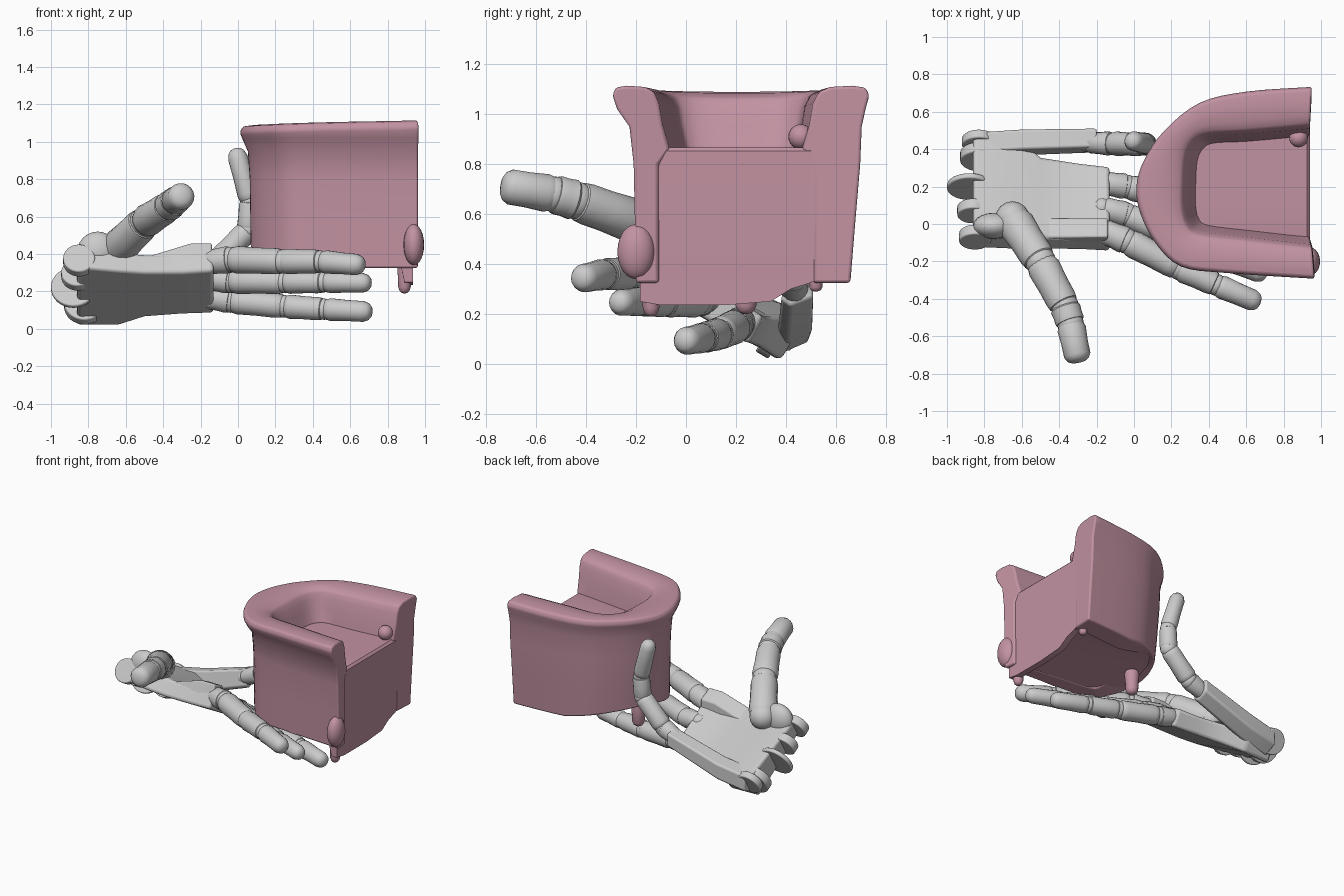
import bpy, bmesh, math
from mathutils import Vector

if "Cube" in bpy.data.objects:
    bpy.data.objects.remove(bpy.data.objects["Cube"])

pink = bpy.data.materials.new("pink_fabric")
pink.diffuse_color = (0.54, 0.29, 0.36, 1)
pink.use_nodes = True
pink.node_tree.nodes["Principled BSDF"].inputs["Base Color"].default_value = pink.diffuse_color


def finish(name, bm, mat=None, bevel=0.0, angle=40):
    bmesh.ops.recalc_face_normals(bm, faces=bm.faces)
    me = bpy.data.meshes.new(name)
    bm.to_mesh(me)
    bm.free()
    ob = bpy.data.objects.new(name, me)
    bpy.context.collection.objects.link(ob)
    if mat:
        me.materials.append(mat)
    if bevel:
        b = ob.modifiers.new("bevel", 'BEVEL')
        b.width, b.segments, b.limit_method = bevel, 3, 'ANGLE'
    bpy.ops.object.select_all(action='DESELECT')
    bpy.context.view_layer.objects.active = ob
    ob.select_set(True)
    bpy.ops.object.shade_smooth_by_angle(angle=math.radians(angle))
    return ob


def loft(bm, rings):
    """Skin closed rings of points and cap both ends."""
    vs = [[bm.verts.new(p) for p in r] for r in rings]
    n = len(vs[0])
    for a, b in zip(vs, vs[1:]):
        for i in range(n):
            bm.faces.new((a[i], a[(i + 1) % n], b[(i + 1) % n], b[i]))
    bm.faces.new(vs[0])
    bm.faces.new(vs[-1])


def tube(bm, p, q, r0, r1, tip=False):
    """Tapered rounded finger bone from p to q."""
    p, q = Vector(p), Vector(q)
    rot = (q - p).to_track_quat('Z', 'Y')
    prof = [(0, .66), (.05, .9), (.15, 1), (.5, .97), (.82, 1)]
    prof += [(.93, .82), (.98, .55), (1.0, .2)] if tip else [(.94, .96), (1, .72)]
    rings = []
    for t, s in prof:
        r = (r0 + (r1 - r0) * t) * s
        rings.append([p.lerp(q, t) + rot @ Vector((r * math.cos(k * math.pi / 9), r * math.sin(k * math.pi / 9), 0))
                      for k in range(18)])
    loft(bm, rings)


def finger(name, pts, radii):
    """Chain of bones with a ball at every joint."""
    bm = bmesh.new()
    last = len(pts) - 2
    for i in range(last + 1):
        tube(bm, pts[i], pts[i + 1], radii[i], radii[i + 1], i == last)
    finish(name, bm)
    bm = bmesh.new()
    for p, r in zip(pts[:-1], radii):
        res = bmesh.ops.create_uvsphere(bm, u_segments=16, v_segments=10, radius=r * .92)
        bmesh.ops.translate(bm, verts=res['verts'], vec=p)
    finish(name + "_joints", bm)


def blob(name, loc, size, mat=None):
    bm = bmesh.new()
    bmesh.ops.create_uvsphere(bm, u_segments=20, v_segments=12, radius=1)
    bmesh.ops.scale(bm, verts=bm.verts, vec=size)
    bmesh.ops.translate(bm, verts=bm.verts, vec=loc)
    return finish(name, bm, mat, angle=80)


def resample(pts, n):
    """Smooth curve through the points."""
    P = [Vector(p) for p in pts]
    out = []
    for k in range(n + 1):
        t = k / n * (len(P) - 1)
        i = min(int(t), len(P) - 2)
        f = t - i
        a, b, c, d = P[max(i - 1, 0)], P[i], P[i + 1], P[min(i + 2, len(P) - 1)]
        out.append(.5 * (2 * b + (c - a) * f + (2 * a - 5 * b + 4 * c - d) * f * f + (3 * b - a - 3 * c + d) * f ** 3))
    return out


def bottom_z(x, y):
    """Underside height, rising towards the far back corner."""
    return .325 + .12 * max(0, .55 - x) * max(0, min(1, (y + .1) / .4)) * 1.6


# Armchair shell: horseshoe wall with a rolled top
outer = [(.95, .735), (.6, .71), (.35, .65), (.16, .5), (.05, .34), (.01, .2), (.03, .06), (.11, -.1),
         (.25, -.23), (.5, -.265), (.965, -.295)]
inner = [(.94, .51), (.6, .48), (.4, .47), (.33, .44), (.29, .36), (.28, .2), (.28, .08), (.3, .0),
         (.36, -.04), (.6, -.07), (.95, -.11)]
rings, base = [], []
N = 40
for k, (o, i) in enumerate(zip(resample(outer, N), resample(inner, N))):
    low = Vector((.93 - (.93 - o.x) * .935, .23 + (o.y - .23) * (.85 if o.y > .23 else .82)))
    bulge = .4 if o.y > .3 else .08
    top = 1.09 + .025 * abs(2 * k / N - 1) ** 2
    toe = i.lerp(Vector((.65, .2)), .16)
    toe.x = .935 if k in (0, N) else min(toe.x, .93)
    zb = bottom_z(low.x, low.y)
    sec = [(low, zb), (low.lerp(o, bulge * .6), .55), (low.lerp(o, bulge * 1.3), .8), (low.lerp(o, .2 + bulge), .95),
           (low.lerp(o, .8), 1.02), (o, top - .04), (o.lerp(i, .06), top - .008), (o.lerp(i, .3), top),
           (o.lerp(i, .7), top - .005), (o.lerp(i, .9), top - .025), (i, top - .07), (i.lerp(toe, .3), .96),
           (i.lerp(toe, .9), .86), (i, .8), (i, zb)]
    rings.append([(p.x, p.y, z) for p, z in sec])
    base.append(low)
bm = bmesh.new()
loft(bm, rings)
finish("chair_arms_and_back", bm, pink, .012, 50)

# Seat block filling the horseshoe
bm = bmesh.new()
rows = []
for y in (-.18, -.1, .1, .33, .45, .55, .63):
    xs = [p.x for p, q in zip(base, base[1:]) if min(p.y, q.y) <= y <= max(p.y, q.y)]
    x0 = max(min(xs) + .03, .12) if xs else .4
    zb, z1 = bottom_z(.93, y) + .003, .868 if -.1 <= y <= .55 else .85
    rows.append([(x0, y, bottom_z(x0, y) + .003), (.935, y, zb), (.94, y, .6), (.94, y, z1 - .015),
                 (.925, y, z1), (x0, y, z1)])
loft(bm, rows)
finish("chair_seat", bm, pink)

# Drooping skirt under the front edge
bm = bmesh.new()
loft(bm, [[(.87, y, .34), (.89, y, z), (.935, y, z), (.935, y, .34)]
          for y, z in ((-.185, .25), (-.1, .235), (.15, .235), (.34, .25), (.42, .3), (.5, .325))])
finish("front_skirt", bm, pink)

# Chair feet and lumps
blob("seat_corner_lump", (.94, -.2, .45), (.055, .075, .11), pink)
blob("arm_lump", (.88, .46, .91), (.05, .05, .05), pink)
for name, x, y, zl, r in (("front_foot", .89, -.14, .19, .032), ("rear_foot", .22, .24, .2, .04),
                          ("far_foot", .88, .52, .29, .025)):
    bm = bmesh.new()
    tube(bm, (x, y, .38), (x, y, zl), r * 1.3, r, True)
    finish(name, bm, pink)

# Palm: tilted slab, widening at the wrist
sections = [(-.86, [(-.05, .43), (-.13, .33), (.37, .015), (.48, .2)]),
            (-.64, [(-.06, .41), (-.14, .31), (.38, .015), (.49, .2)]),
            (-.5, [(-.07, .4), (-.14, .3), (.31, .06), (.36, .18)]),
            (-.3, [(-.08, .4), (-.14, .3), (.27, .075), (.33, .18)]),
            (-.13, [(-.08, .42), (-.15, .31), (.25, .08), (.31, .19)])]
bm = bmesh.new()
loft(bm, [[(x, y, z) for y, z in yz] for x, yz in sections])
finish("palm", bm, bevel=.02)

# Raised wedge by the first knuckle
bm = bmesh.new()
loft(bm, [[(x, -.11, .34), (x, .03, .27), (x, .03, h - .05), (x, -.07, h)] for x, h in ((-.48, .39), (-.25, .46), (-.14, .46))])
finish("knuckle_guard", bm, bevel=.01)
blob("thumb_mound", (-.75, -.01, .41), (.11, .07, .11))

# Wrist hinge plates
across = Vector((0, .86, -.51))
for n, (x, y, z, r, w) in enumerate([(-.85, -.07, .365, .085, .06), (-.86, .07, .29, .085, .06), (-.88, .2, .22, .12, .03),
                                     (-.82, .36, .13, .11, .06), (-.83, .44, .14, .09, .05)]):
    bm = bmesh.new()
    bmesh.ops.create_cone(bm, cap_ends=True, segments=32, radius1=r, radius2=r, depth=w)
    rot = across.to_track_quat('Z', 'X')
    for v in bm.verts:
        v.co = rot @ v.co + Vector((x, y, z))
    finish("wrist_plate_%d" % n, bm, bevel=.008)

# Outer palm bone carrying the little finger
bm = bmesh.new()
loft(bm, [[(x, y + a * w, z + b * h) for a, b in ((-1, -.6), (-.4, -1), (1, -.5), (1, .8), (-.5, 1))]
          for x, y, z, w, h in ((-.82, .42, .13, .07, .085), (-.6, .435, .17, .07, .085), (-.2, .445, .3, .065, .07))])
finish("little_finger_metacarpal", bm, bevel=.012)

# Fingers and thumb
finger("index_finger", [(-.17, -.035, .355), (-.04, -.09, .37), (.24, -.235, .36), (.44, -.325, .36), (.675, -.425, .34)],
       [.065, .075, .07, .064, .056])
finger("middle_finger", [(-.17, .085, .27), (-.04, .05, .255), (.25, -.085, .25), (.46, -.18, .25), (.71, -.275, .245)],
       [.062, .07, .064, .06, .052])
finger("ring_finger", [(-.17, .22, .17), (-.04, .2, .15), (.25, .13, .12), (.46, .07, .105), (.715, -.01, .09)],
       [.062, .07, .066, .062, .055])
finger("little_finger", [(-.25, .435, .29), (-.12, .43, .35), (.055, .425, .53), (.065, .43, .68), (-.015, .445, .965)],
       [.055, .066, .062, .058, .052])
finger("thumb", [(-.65, .03, .42), (-.5, -.2, .57), (-.37, -.44, .655), (-.34, -.53, .68), (-.295, -.74, .715)],
       [.1, .09, .082, .078, .07])
